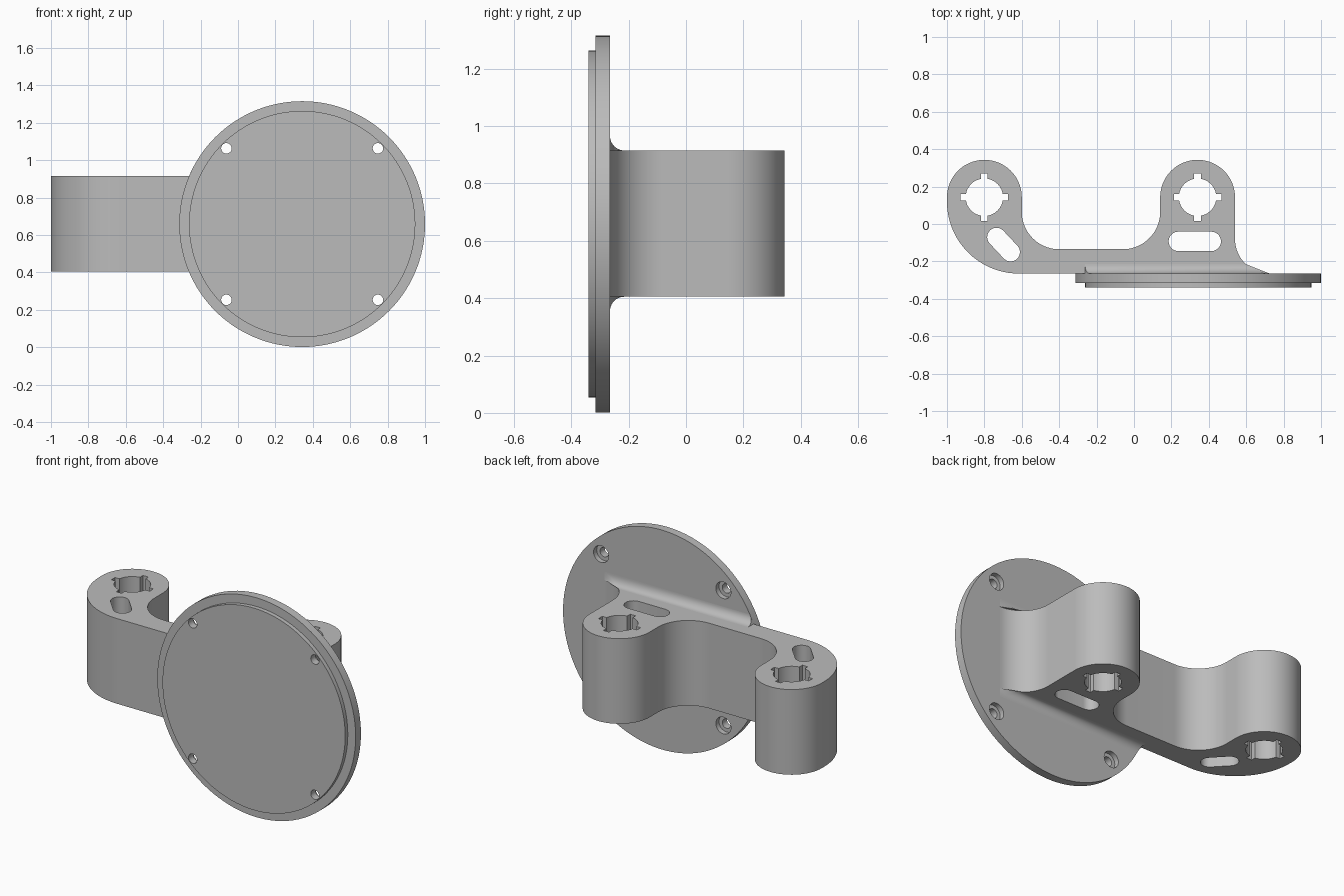
import bpy, bmesh, math
from mathutils import Matrix

if "Cube" in bpy.data.objects:
    bpy.data.objects.remove(bpy.data.objects["Cube"])

grey = bpy.data.materials.new("plain grey")
grey.diffuse_color = (0.5, 0.5, 0.5, 1)
grey.use_nodes = True
grey.node_tree.nodes["Principled BSDF"].inputs["Base Color"].default_value = grey.diffuse_color

CX, CZ = 0.343, 0.658          # disc centre
R = 0.657                      # disc radius
BACK = -0.265                  # rear face of the disc
Z0, Z1 = 0.405, 0.915          # bracket height range


def add(name, bm):
    bmesh.ops.remove_doubles(bm, verts=bm.verts, dist=1e-5)
    bmesh.ops.recalc_face_normals(bm, faces=bm.faces)
    me = bpy.data.meshes.new(name)
    bm.to_mesh(me)
    bm.free()
    me.materials.clear()
    me.materials.append(grey)
    ob = bpy.data.objects.new(name, me)
    bpy.context.collection.objects.link(ob)
    return ob


def smooth(ob):
    bpy.ops.object.select_all(action='DESELECT')
    ob.select_set(True)
    bpy.context.view_layer.objects.active = ob
    bpy.ops.object.shade_smooth_by_angle(angle=math.radians(30))


def lathe(name, profile, x, z, segs):
    """Turn (radius, y) points around an axis along y."""
    bm = bmesh.new()
    vs = [bm.verts.new((r, y, 0)) for r, y in profile]
    es = [bm.edges.new(p) for p in zip(vs, vs[1:])]
    bmesh.ops.spin(bm, geom=vs + es, cent=(0, 0, 0), axis=(0, 1, 0),
                   angle=2 * math.pi, steps=segs)
    bm.transform(Matrix.Translation((x, 0, z)))
    return add(name, bm)


def arc(cx, cy, r, a0, a1, n=20):
    return [(cx + r * math.cos(math.radians(a0 + (a1 - a0) * i / n)),
             cy + r * math.sin(math.radians(a0 + (a1 - a0) * i / n)))
            for i in range(n + 1)]


def keyed_hole(cx, cy, r=0.1, reach=0.127, half=0.018):
    """Round hole with four square notches."""
    pts = []
    a = math.degrees(math.asin(half / r))
    for k in range(4):
        t = math.radians(90 * k)
        for u, v in ((reach, -half), (reach, half)):
            pts.append((cx + u * math.cos(t) - v * math.sin(t),
                        cy + u * math.sin(t) + v * math.cos(t)))
        pts += arc(cx, cy, r, 90 * k + a, 90 * k + 90 - a, 10)
    return pts


def slot(x0, y0, x1, y1, r):
    d = math.degrees(math.atan2(y1 - y0, x1 - x0))
    return arc(x1, y1, r, d - 90, d + 90, 14) + arc(x0, y0, r, d + 90, d + 270, 14)


def extrude_outline(name, loops, z0, z1):
    """Fill a flat outline with holes and give it height."""
    cu = bpy.data.curves.new(name, 'CURVE')
    cu.dimensions, cu.fill_mode = '2D', 'BOTH'
    cu.extrude = (z1 - z0) / 2
    for pts in loops:
        sp = cu.splines.new('POLY')
        sp.points.add(len(pts) - 1)
        for p, (x, y) in zip(sp.points, pts):
            p.co = (x, y, 0, 1)
        sp.use_cyclic_u = True
    tmp = bpy.data.objects.new("outline", cu)
    bpy.context.collection.objects.link(tmp)
    deps = bpy.context.evaluated_depsgraph_get()
    me = bpy.data.meshes.new_from_object(tmp.evaluated_get(deps))
    bm = bmesh.new()
    bm.from_mesh(me)
    bm.transform(Matrix.Translation((0, 0, (z0 + z1) / 2)))
    bpy.data.objects.remove(tmp)
    return add(name, bm)


# Stepped round mounting disc
disc = lathe("mounting_disc", [(0, -0.34), (0.605, -0.34), (0.605, -0.315),
                               (R, -0.315), (R, BACK), (0, BACK)], CX, CZ, 128)

# Four counterbored screw holes
for sx in (-1, 1):
    for sz in (-1, 1):
        cut = lathe("screw_cutter", [(0, -0.4), (0.028, -0.4), (0.028, -0.295),
                                     (0.05, -0.295), (0.05, -0.2), (0, -0.2)],
                    CX + sx * 0.405, CZ + sz * 0.405, 32)
        cut.hide_render = True
        mod = disc.modifiers.new("hole", 'BOOLEAN')
        mod.operation, mod.object, mod.solver = 'DIFFERENCE', cut, 'EXACT'
        bpy.context.view_layer.objects.active = disc
        bpy.ops.object.modifier_apply(modifier=mod.name)
        bpy.data.objects.remove(cut)
smooth(disc)

# Bracket: two bosses joined by an arm
BY = 0.143
outline = (arc(-0.615, 0.12, 0.385, 270, 180, 32)         # big outer bend
           + arc(-0.8, BY, 0.2, 180, 0, 40)               # left boss
           + arc(-0.4, 0.065, 0.2, 180, 270)              # inner bend
           + arc(-0.06, 0.065, 0.2, 270, 360)             # inner bend
           + arc(0.34, BY, 0.2, 180, 0, 40)               # right boss
           + arc(0.725, -0.08, 0.185, 180, 270, 24))      # flare into the disc
holes = [keyed_hole(-0.8, BY), keyed_hole(0.34, BY),
         slot(-0.735, -0.07, -0.66, -0.15, 0.05),
         slot(0.237, -0.093, 0.413, -0.093, 0.052)]
smooth(extrude_outline("bracket", [outline] + holes, Z0, Z1))

# Fillets where the bracket meets the disc, above and below
F = 0.05
for name, z, s in (("upper_fillet", Z1, 1), ("lower_fillet", Z0, -1)):
    bm = bmesh.new()
    left, right = [], []
    section = [(BACK, 0)] + [(BACK + F + y, F + h)
                             for y, h in arc(0, 0, F, 180, 270, 10)]
    for y, h in section:
        zz = z + s * h
        xl = CX - math.sqrt(R ** 2 - (zz - CZ) ** 2)
        xr = 0.725 - math.sqrt(max(0, 0.185 ** 2 - (y + 0.08) ** 2))
        left.append(bm.verts.new((xl, y, zz)))
        right.append(bm.verts.new((xr, y, zz)))
    n = len(section)
    for i in range(n):
        j = (i + 1) % n
        bm.faces.new((left[i], left[j], right[j], right[i]))
    for i in range(1, n - 1):
        bm.faces.new((left[0], left[i], left[i + 1]))
        bm.faces.new((right[0], right[i], right[i + 1]))
    smooth(add(name, bm))
